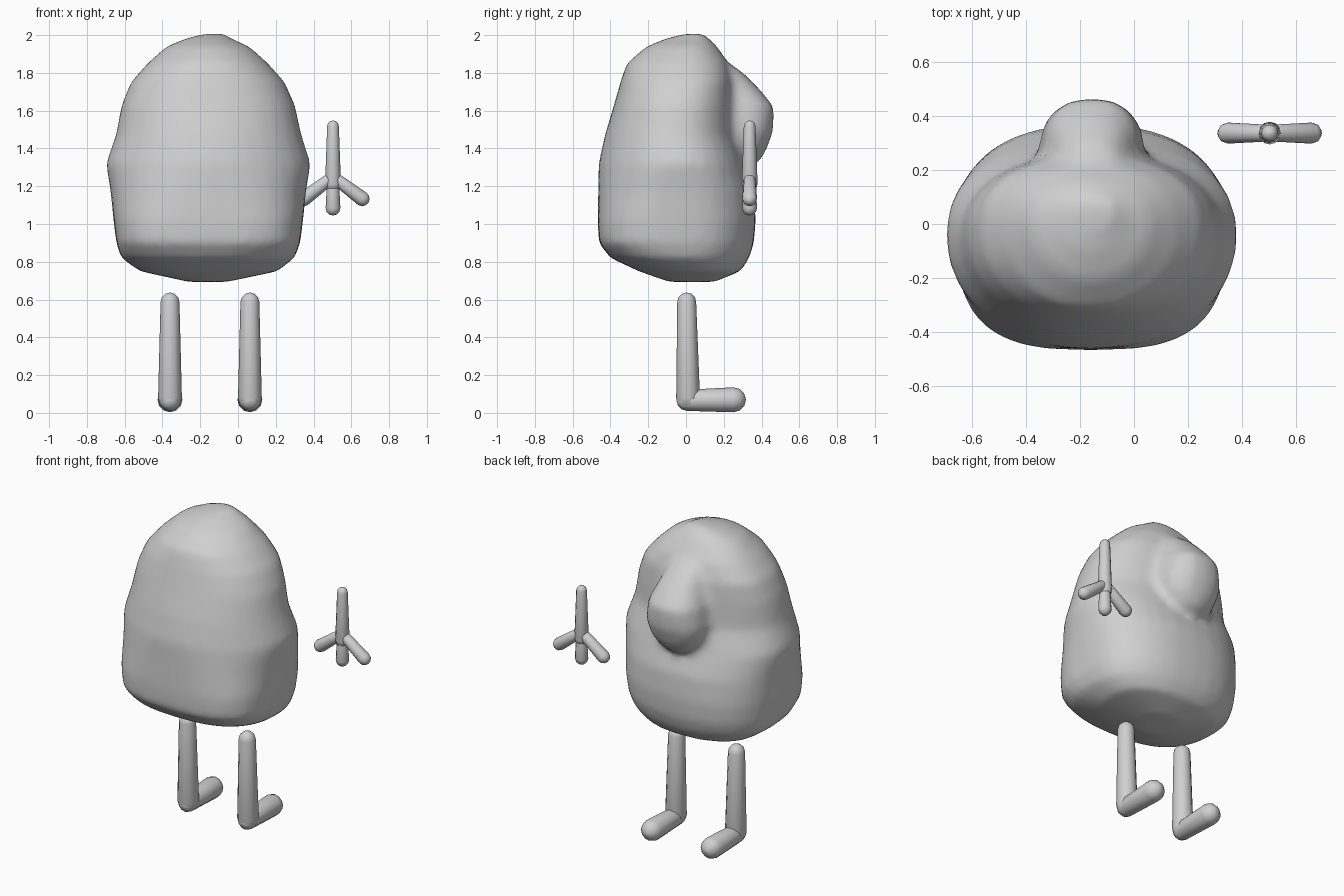
import bpy, bmesh, math
from mathutils import Vector

if "Cube" in bpy.data.objects:
    bpy.data.objects.remove(bpy.data.objects["Cube"])

grey = bpy.data.materials.new("plain grey")
grey.diffuse_color = (0.63, 0.63, 0.63, 1)
grey.use_nodes = True
grey.node_tree.nodes["Principled BSDF"].inputs["Base Color"].default_value = grey.diffuse_color


def finish(name, bm):
    bmesh.ops.recalc_face_normals(bm, faces=bm.faces[:])
    for f in bm.faces:
        f.smooth = True
    me = bpy.data.meshes.new(name)
    bm.to_mesh(me)
    bm.free()
    me.materials.append(grey)
    ob = bpy.data.objects.new(name, me)
    bpy.context.collection.objects.link(ob)
    return ob


def skin(bm, rings):
    """Bridge rings of points and cap both ends."""
    vs = [[bm.verts.new(p) for p in r] for r in rings]
    n = len(vs[0])
    for a, b in zip(vs, vs[1:]):
        for i in range(n):
            bm.faces.new((a[i], a[(i + 1) % n], b[(i + 1) % n], b[i]))
    bm.faces.new(vs[0][::-1])
    bm.faces.new(vs[-1])


def oval(x0, x1, y0, y1, z, front, back, shift=0.03, n=32):
    """Rounded-box section at height z, with its own squareness front and back."""
    pts = []
    yc = (y0 + y1) / 2 + shift
    for i in range(n):
        t = 2 * math.pi * i / n
        c, s = math.cos(t), math.sin(t)
        p = 2 / (back if s > 0 else front)
        x = math.copysign(abs(c) ** p, c)
        y = abs(s) ** p
        pts.append(Vector(((x0 + x1) / 2 + x * (x1 - x0) / 2,
                           yc + y * ((y1 if s > 0 else y0) - yc), z)))
    return pts


def capsule(bm, a, b, ra, rb, n=12):
    """Round-ended tapered limb whose tips reach a and b."""
    a, b = Vector(a), Vector(b)
    d = (b - a).normalized()
    q = d.to_track_quat('Z', 'Y')
    ca, cb = a + d * ra, b - d * rb
    angles = [-88, -60, -30, 0]
    prof = [(ca, ra, t) for t in angles] + [(cb, rb, -t) for t in reversed(angles)]
    rings = []
    for c, r, t in prof:
        t = math.radians(t)
        rings.append([c + d * r * math.sin(t) + q @ Vector(
            (r * math.cos(t) * math.cos(2 * math.pi * i / n),
             r * math.cos(t) * math.sin(2 * math.pi * i / n), 0)) for i in range(n)])
    skin(bm, rings)


# body: lumpy egg, square low front corners, hollowed around the nose
body = [  # z, x0, x1, y0, y1, front squareness, back squareness
    (0.693, -0.26, -0.06, -0.09, 0.15, 2.0, 2.0),
    (0.75, -0.52, 0.21, -0.25, 0.29, 2.3, 2.2),
    (0.82, -0.62, 0.30, -0.40, 0.335, 2.7, 2.3),
    (0.90, -0.645, 0.33, -0.462, 0.36, 3.1, 2.4),
    (1.02, -0.66, 0.345, -0.468, 0.37, 3.0, 2.4),
    (1.17, -0.675, 0.36, -0.465, 0.36, 2.5, 2.3),
    (1.32, -0.70, 0.385, -0.463, 0.31, 2.05, 2.3),
    (1.47, -0.647, 0.337, -0.43, 0.265, 2.1, 2.2),
    (1.63, -0.617, 0.302, -0.382, 0.26, 2.2, 2.2),
    (1.75, -0.568, 0.248, -0.348, 0.25, 2.2, 2.4),
    (1.85, -0.48, 0.16, -0.315, 0.225, 2.1, 2.3),
    (1.94, -0.38, 0.06, -0.21, 0.165, 2.0, 2.0),
    (1.985, -0.27, -0.04, -0.10, 0.12, 2.0, 2.0),
    (2.008, -0.17, -0.07, 0.0, 0.09, 2.0, 2.0)]
bm = bmesh.new()
skin(bm, [oval(x0, x1, y0, y1, z, f, b) for z, x0, x1, y0, y1, f, b in body])

# nose: bulb with a bridge that narrows up to the brow
nose = [  # z, half width, back tip y
    (1.29, 0.06, 0.31), (1.33, 0.13, 0.39), (1.40, 0.18, 0.43),
    (1.49, 0.20, 0.463), (1.62, 0.18, 0.468), (1.71, 0.145, 0.395),
    (1.80, 0.12, 0.305), (1.88, 0.08, 0.19)]
skin(bm, [oval(-0.157 - w, -0.157 + w, 0.06, y, z, 2.4, 2.4, 0, 16) for z, w, y in nose])
ob = finish("body_with_nose", bm)

# melt the nose into the body
m = ob.modifiers.new("melt", 'REMESH')
m.mode = 'VOXEL'
m.voxel_size = 0.025
m.use_smooth_shade = True
s = ob.modifiers.new("soften", 'SMOOTH')
s.factor = 0.5
s.iterations = 7

# legs with feet pointing to the nose side
for side, x in (("left", -0.36), ("right", 0.063)):
    bm = bmesh.new()
    capsule(bm, (x, 0.003, 0.637), (x, 0.012, 0.015), 0.05, 0.063)
    capsule(bm, (x, -0.05, 0.066), (x, 0.317, 0.07), 0.056, 0.066)
    finish(side + "_leg", bm)

# loose hand: arm stub and three spread fingers
bm = bmesh.new()
capsule(bm, (0.503, 0.337, 1.548), (0.503, 0.337, 1.17), 0.031, 0.042)
for tip in ((0.317, 1.11), (0.503, 1.045), (0.689, 1.11)):
    capsule(bm, (0.503, 0.337, 1.25), (tip[0], 0.337, tip[1]), 0.032, 0.039)
finish("hand", bm)
